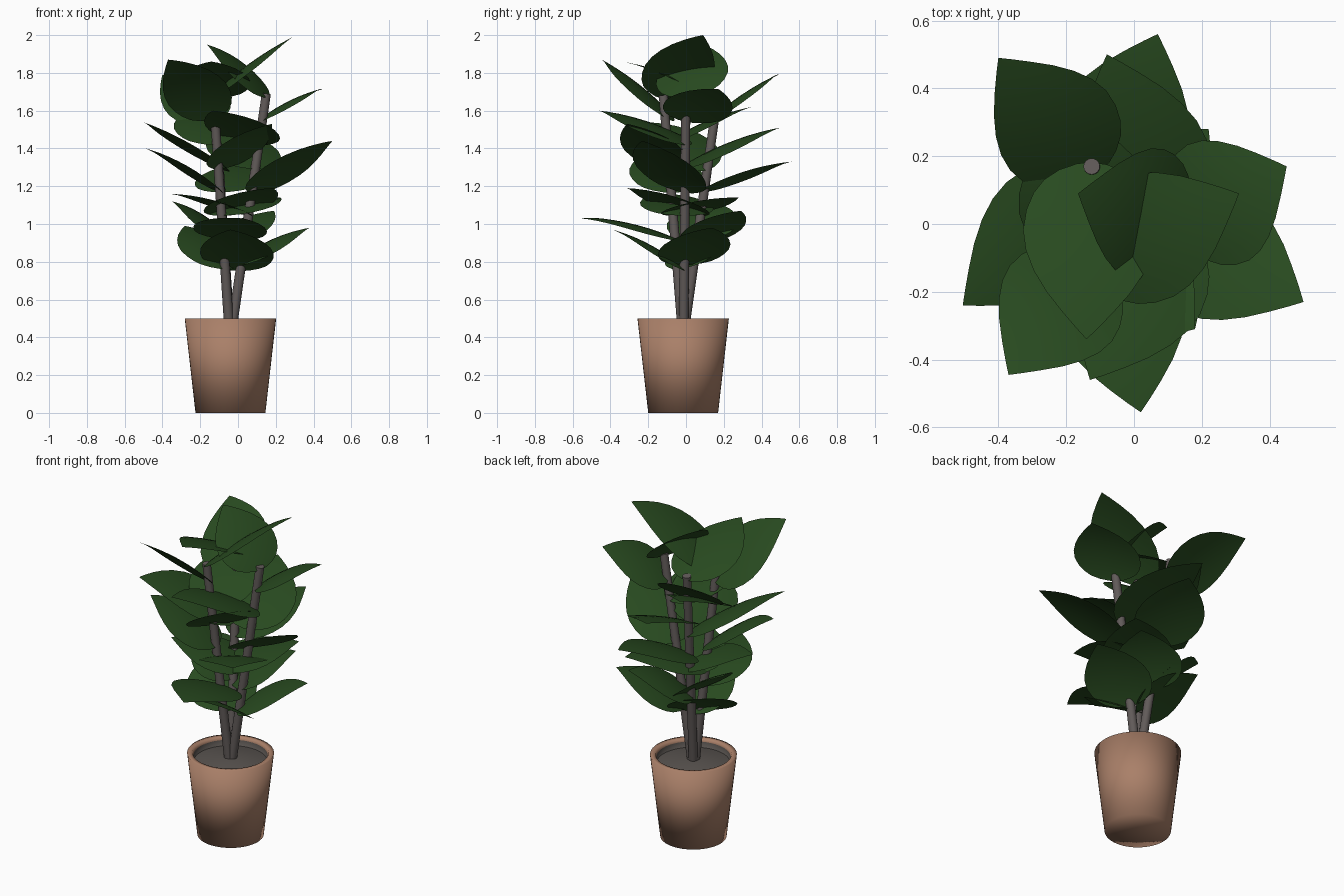
import bpy, bmesh, math
from mathutils import Vector

if "Cube" in bpy.data.objects:
    bpy.data.objects.remove(bpy.data.objects["Cube"])


def material(name, rgb):
    m = bpy.data.materials.new(name)
    m.diffuse_color = (*rgb, 1.0)
    m.use_nodes = True
    m.node_tree.nodes["Principled BSDF"].inputs["Base Color"].default_value = m.diffuse_color
    return m


GREEN = material("leaf_green", (0.021, 0.068, 0.014))
CLAY = material("terracotta", (0.40, 0.215, 0.14))
BARK = material("grey_bark", (0.12, 0.104, 0.10))
SOIL = material("dark_soil", (0.10, 0.088, 0.08))

CENTRE = Vector((-0.04, -0.015, 0))


def finish(name, bm, mat, angle=40):
    bmesh.ops.remove_doubles(bm, verts=bm.verts, dist=1e-5)
    me = bpy.data.meshes.new(name)
    bm.to_mesh(me)
    bm.free()
    ob = bpy.data.objects.new(name, me)
    bpy.context.collection.objects.link(ob)
    me.materials.append(mat)
    bpy.ops.object.select_all(action='DESELECT')
    ob.select_set(True)
    bpy.context.view_layer.objects.active = ob
    bpy.ops.object.shade_smooth_by_angle(angle=math.radians(angle))
    return ob


def lathe(name, profile, mat, angle, steps=48):
    bm = bmesh.new()
    vs = [bm.verts.new((r, 0, z)) for r, z in profile]
    es = [bm.edges.new(p) for p in zip(vs, vs[1:])]
    bmesh.ops.spin(bm, geom=vs + es, cent=(0, 0, 0), axis=(0, 0, 1),
                   angle=math.tau, steps=steps)
    bmesh.ops.remove_doubles(bm, verts=bm.verts, dist=1e-5)
    bmesh.ops.recalc_face_normals(bm, faces=bm.faces)
    ob = finish(name, bm, mat, angle)
    ob.location = CENTRE
    return ob


# Pot with a thick rim and a dark inner wall
pot = lathe("pot", [(0, 0), (0.185, 0), (0.242, 0.5), (0.212, 0.5), (0.207, 0.483),
                    (0.203, 0.43), (0, 0.43)], CLAY, 100)
pot.data.materials.append(SOIL)
for f in pot.data.polygons:
    if 0.42 < f.center.z < 0.48 and f.center.xy.length < 0.208:
        f.material_index = 1

# Slightly domed soil
lathe("soil", [(0, 0.475), (0.07, 0.472), (0.14, 0.462), (0.205, 0.448)], SOIL, 40)


# Three straight leaning stems
def stem(name, base, top, r0=0.026, r1=0.024):
    bm = bmesh.new()
    d = top - base
    bmesh.ops.create_cone(bm, cap_ends=True, segments=16, radius1=r0, radius2=r1,
                          depth=d.length)
    bm.transform(d.to_track_quat('Z', 'Y').to_matrix().to_4x4())
    bmesh.ops.translate(bm, verts=bm.verts, vec=(base + top) / 2)
    finish(name, bm, BARK)


STEMS = {
    "right": (Vector((-0.032, -0.013, 0.45)), Vector((0.15, 0.0, 1.69))),
    "left": (Vector((-0.047, -0.02, 0.45)), Vector((-0.13, -0.12, 1.68))),
    "back": (Vector((-0.045, -0.008, 0.45)), Vector((-0.125, 0.17, 1.69))),
}

# Leaf outline: position along the midrib, share of the half width
OUTLINE = [(-0.03, 0.0), (-0.02, 0.22), (0.02, 0.49), (0.08, 0.71), (0.16, 0.86),
           (0.26, 0.96), (0.38, 1.0), (0.5, 0.95), (0.62, 0.82), (0.74, 0.62),
           (0.85, 0.38), (0.94, 0.16), (1.0, 0.0)]


def leaf(name, base, tip, roll, half=0.197, arch=0.025, drop=0.018):
    axis = tip - base
    side = Vector((-axis.y, axis.x, 0)).normalized()
    side = (side + Vector((0, 0, roll))).normalized()   # roll lifts the left edge
    up = axis.normalized().cross(side).normalized()
    bm = bmesh.new()
    n = 4
    rows = []
    for t, w in OUTLINE:
        row = []
        for j in range(-n, n + 1):
            s = j / n * w
            lift = arch * 4 * t * (1 - t) - drop * s * s
            row.append(bm.verts.new(base + axis * t + side * s * half + up * lift))
        rows.append(row)
    for a, b in zip(rows, rows[1:]):
        for j in range(2 * n):
            bm.faces.new((a[j], b[j], b[j + 1], a[j + 1]))
    bmesh.ops.remove_doubles(bm, verts=bm.verts, dist=1e-5)
    bmesh.ops.dissolve_degenerate(bm, edges=bm.edges, dist=1e-5)
    for f in bm.faces:
        f.normal_update()
        if f.normal.dot(up) < 0:
            f.normal_flip()
    finish(name, bm, GREEN, 60)


# Leaves (tip x, y, z, root height, roll) from top to bottom of each stem
LEAVES = {
    "right": [(-0.165, 0.09, 1.95, 1.68, -0.08), (0.45, 0.17, 1.715, 1.55, -0.19),
              (-0.13, -0.46, 1.60, 1.425, 0), (-0.08, 0.50, 1.51, 1.30, 0),
              (0.50, -0.23, 1.44, 1.175, -0.12), (-0.37, -0.12, 1.16, 1.05, 0),
              (0.38, 0.135, 0.98, 0.79, 0), (-0.04, -0.39, 0.97, 0.76, 0)],
    "left": [(0.31, 0.09, 2.0, 1.675, -0.22), (-0.37, -0.445, 1.87, 1.57, 0.32),
             (-0.20, 0.35, 1.62, 1.425, 0), (0.18, -0.31, 1.53, 1.30, 0),
             (-0.49, -0.15, 1.40, 1.175, 0), (0.22, 0.28, 1.14, 1.05, 0),
             (0.02, -0.555, 1.03, 0.925, -0.12), (-0.28, 0.22, 0.99, 0.77, 0)],
    "back": [(-0.14, -0.34, 1.86, 1.675, 0), (-0.40, 0.49, 1.79, 1.55, -0.38),
             (-0.505, -0.24, 1.54, 1.30, -0.27), (0.07, 0.56, 1.33, 1.175, 0),
             (0.18, -0.31, 1.19, 1.05, 0), (-0.35, 0.14, 1.12, 0.925, 0),
             (0.19, 0.29, 1.07, 0.90, 0)],
}

for key, (base, top) in STEMS.items():
    stem(key + "_stem", base, top)
    for i, (x, y, h, z, roll) in enumerate(LEAVES[key]):
        root = base.lerp(top, (z - base.z) / (top.z - base.z))
        leaf(f"{key}_leaf_{i + 1}", root, Vector((x, y, h)), roll)
